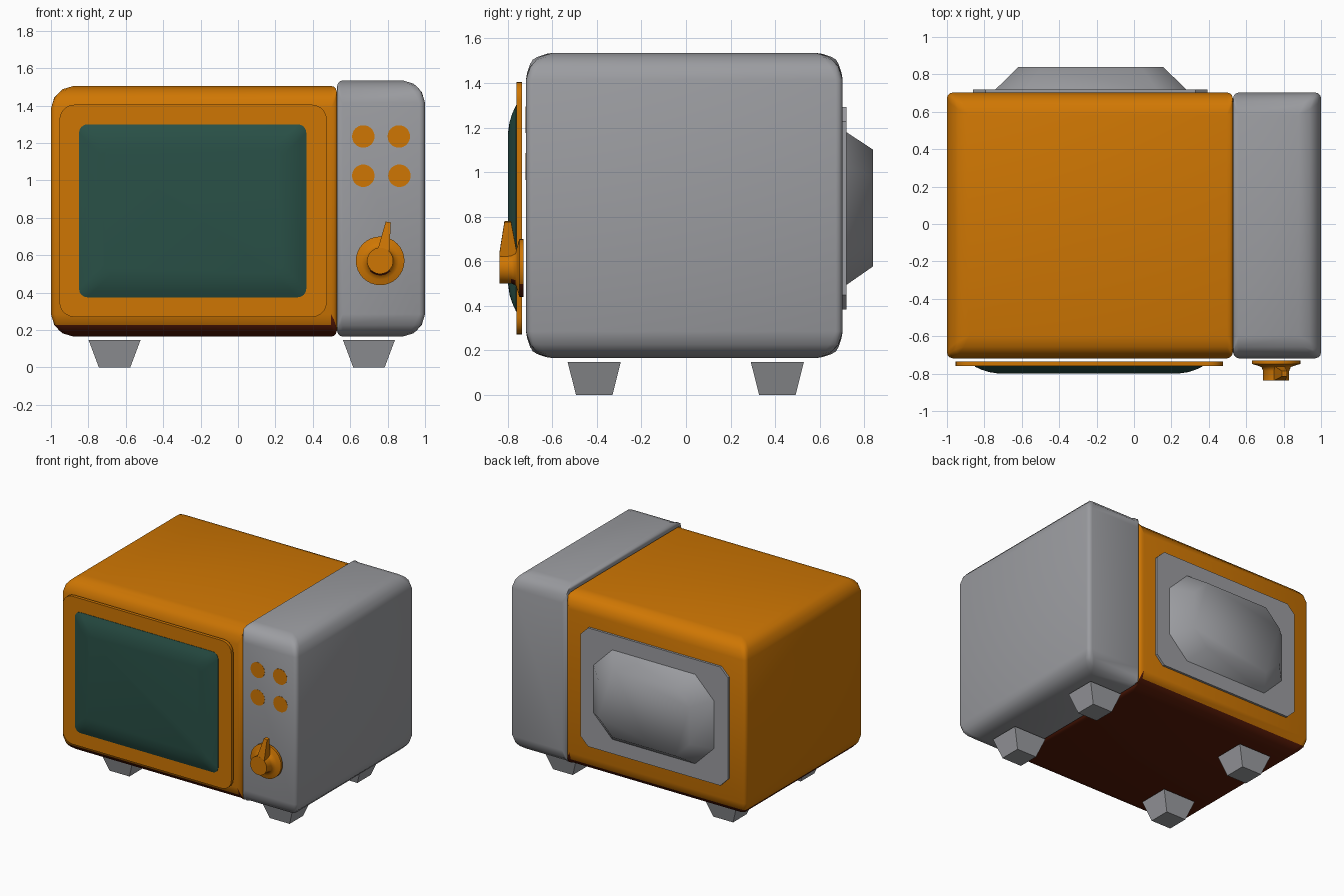
import bpy, bmesh, math
from mathutils import Vector

if "Cube" in bpy.data.objects:
    bpy.data.objects.remove(bpy.data.objects["Cube"])


def mat(name, rgb):
    m = bpy.data.materials.new(name)
    m.diffuse_color = (*rgb, 1)
    m.use_nodes = True
    m.node_tree.nodes["Principled BSDF"].inputs["Base Color"].default_value = m.diffuse_color
    return m


ORANGE = mat("orange", (0.62, 0.182, 0.001))
GREY = mat("grey", (0.33, 0.335, 0.355))
GREEN = mat("dark green glass", (0.022, 0.080, 0.062))
MAROON = mat("dark maroon", (0.095, 0.010, 0.002))


def finish(name, bm, material, angle=None):
    bmesh.ops.remove_doubles(bm, verts=bm.verts, dist=1e-5)
    bmesh.ops.recalc_face_normals(bm, faces=bm.faces)
    me = bpy.data.meshes.new(name)
    bm.to_mesh(me)
    bm.free()
    me.materials.append(material)
    ob = bpy.data.objects.new(name, me)
    bpy.context.collection.objects.link(ob)
    if angle:
        smooth(ob, angle)
    return ob


def smooth(ob, angle):
    bpy.ops.object.select_all(action='DESELECT')
    ob.select_set(True)
    bpy.context.view_layer.objects.active = ob
    bpy.ops.object.shade_smooth_by_angle(angle=math.radians(angle))


def outline(x0, x1, z0, z1, r, seg, y):
    """Rectangle in the xz plane with corners rounded (or cut, seg=1)."""
    pts = []
    for k, (cx, cz) in enumerate([(x1 - r, z1 - r), (x0 + r, z1 - r),
                                  (x0 + r, z0 + r), (x1 - r, z0 + r)]):
        for i in range(seg + 1):
            a = (k + i / seg) * math.pi / 2
            pts.append(Vector((cx + r * math.cos(a), y, cz + r * math.sin(a))))
    return pts


def loft(name, rings, material, angle=None):
    """Skin matching closed outlines and cap both ends."""
    bm = bmesh.new()
    loops = [[bm.verts.new(p) for p in ring] for ring in rings]
    n = len(loops[0])
    for a, b in zip(loops, loops[1:]):
        for i in range(n):
            j = (i + 1) % n
            bm.faces.new((a[i], a[j], b[j], b[i]))
    bm.faces.new(loops[0])
    bm.faces.new(loops[-1])
    return finish(name, bm, material, angle)


def disc(cx, cz, r, y):
    return outline(cx - r, cx + r, cz - r, cz + r, r, 8, y)


def body(name, x0, x1, z0, z1, inner_x, material):
    """Box with wide rounding on horizontal edges, narrow on the others."""
    bm = bmesh.new()
    bmesh.ops.create_cube(bm, size=1)
    y0, y1 = -0.718, 0.703
    for v in bm.verts:
        v.co = ((x0 + x1) / 2 + v.co.x * (x1 - x0), (y0 + y1) / 2 + v.co.y * (y1 - y0),
                (z0 + z1) / 2 + v.co.z * (z1 - z0))
    w = bm.edges.layers.float.new("bevel_weight_edge")
    for e in bm.edges:
        a, b = e.verts[0].co, e.verts[1].co
        upright = abs(a.z - b.z) > 0.1
        seam = abs(a.x - inner_x) < 0.01 and abs(b.x - inner_x) < 0.01
        e[w] = 0.25 if upright or seam else 1.0
    ob = finish(name, bm, material)
    m = ob.modifiers.new("rounding", 'BEVEL')
    m.limit_method = 'WEIGHT'
    m.width = 0.12
    m.segments = 3
    bpy.context.view_layer.objects.active = ob
    bpy.ops.object.modifier_apply(modifier=m.name)
    smooth(ob, 60)
    return ob


# Main cabinet, with a dark underside, and the taller control column
cabinet = body("cabinet", -1.0, 0.528, 0.165, 1.505, 0.528, ORANGE)
cabinet.data.materials.append(MAROON)
for p in cabinet.data.polygons:
    c = p.center
    under = c.z < 0.23 and p.normal.z < -0.1
    seam = c.x > 0.49 and c.z < 0.25
    p.material_index = int(under or seam)
body("control_column", 0.53, 1.0, 0.165, 1.535, 0.53, GREY)

# Front frame plate and bulging screen
loft("screen_frame", [outline(-0.955, 0.475, 0.27, 1.405, 0.08, 5, y)
                      for y in (-0.735, -0.76)], ORANGE, 40)
loft("screen", [outline(-0.85 + d, 0.365 - d, 0.375 + d, 1.30 - d, 0.045, 4, y)
                for d, y in ((0, -0.745), (0, -0.763), (0.035, -0.779),
                             (0.075, -0.792), (0.13, -0.80))], GREEN, 50)

# Back plate and tapered tube housing
loft("back_plate", [outline(-0.86, 0.393, 0.383, 1.293, 0.065, 1, y)
                    for y in (0.69, 0.72)], GREY)
loft("back_housing", [outline(-0.745, 0.285, 0.49, 1.183, 0.16, 1, 0.715),
                      outline(-0.618, 0.155, 0.577, 1.10, 0.12, 1, 0.84)], GREY, 65)

# Buttons
for i, (x, z) in enumerate([(0.67, 1.235), (0.86, 1.235), (0.67, 1.025), (0.863, 1.025)]):
    loft(f"button_{i + 1}", [disc(x, z, 0.06, y) for y in (-0.714, -0.7195)], ORANGE, 40)

# Dial with hub and pointer, dark under the rim and hub root
dial = loft("dial", [disc(0.76, 0.57, r, y) for r, y in
                     ((0.13, -0.73), (0.13, -0.748), (0.10, -0.757), (0.078, -0.765),
                      (0.07, -0.785), (0.07, -0.838))], ORANGE, 60)
dial.data.materials.append(MAROON)
for p in dial.data.polygons:
    p.material_index = int(p.normal.z < -0.6 and p.center.y > -0.78)
bm = bmesh.new()
for x, y, z in [(0.735, -0.838, 0.59), (0.80, -0.838, 0.59), (0.735, -0.75, 0.59),
                (0.80, -0.75, 0.59), (0.748, -0.838, 0.635), (0.81, -0.838, 0.63),
                (0.79, -0.815, 0.78), (0.817, -0.815, 0.775), (0.79, -0.785, 0.78),
                (0.817, -0.785, 0.775)]:
    bm.verts.new((x, y, z))
bmesh.ops.convex_hull(bm, input=bm.verts)
finish("dial_pointer", bm, ORANGE)

# Four tapered feet
for side, cx in (("left", -0.66), ("right", 0.70)):
    for end, cy in (("front", -0.412), ("back", 0.41)):
        bm = bmesh.new()
        bmesh.ops.create_cube(bm, size=1)
        for v in bm.verts:
            hx, hy, z = (0.139, 0.119, 0.147) if v.co.z > 0 else (0.084, 0.082, 0)
            v.co = (cx + math.copysign(hx, v.co.x), cy + math.copysign(hy, v.co.y), z)
        finish(f"{end}_{side}_foot", bm, GREY)
